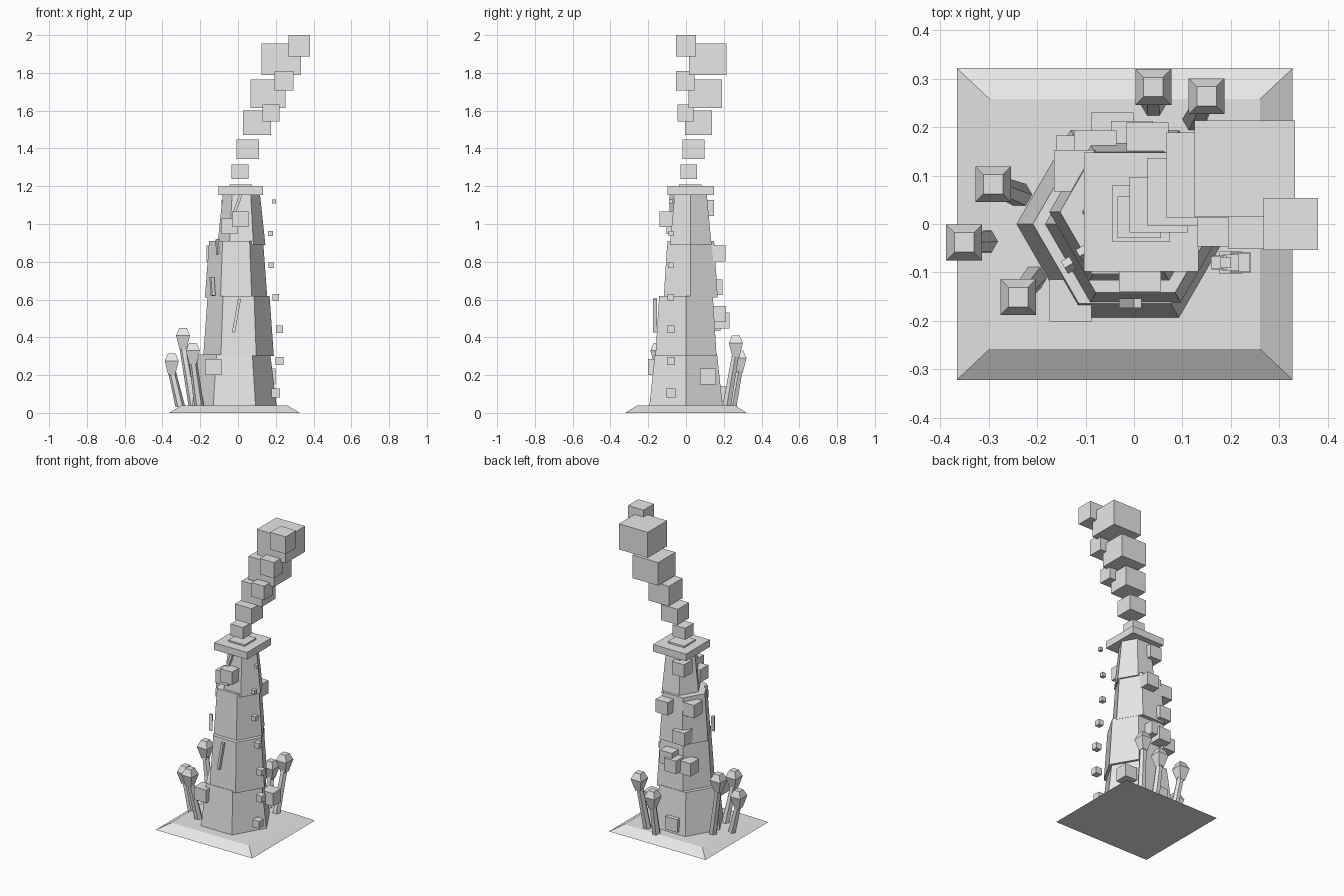
import bpy, bmesh, math
from mathutils import Vector, Matrix

stone = bpy.data.materials.new("pale_grey")
stone.diffuse_color = (0.8, 0.8, 0.8, 1)


def finish(name, bm):
    bmesh.ops.recalc_face_normals(bm, faces=bm.faces)
    me = bpy.data.meshes.new(name)
    bm.to_mesh(me)
    bm.free()
    me.materials.append(stone)
    ob = bpy.data.objects.new(name, me)
    bpy.context.collection.objects.link(ob)
    return ob


def box(name, c, size, rot=None):
    bm = bmesh.new()
    m = Matrix.Translation(c) @ (rot or Matrix()) @ Matrix.Diagonal((*size, 1))
    bmesh.ops.create_cube(bm, size=1, matrix=m)
    return finish(name, bm)


def loft(name, sides, rings, start=0.0):
    """Flat-sided solid through rings of (x, y, z, radius_x, radius_y)."""
    bm = bmesh.new()
    loops = []
    for x, y, z, rx, ry in rings:
        angles = [start + 2 * math.pi * i / sides for i in range(sides)]
        loops.append([bm.verts.new((x + rx * math.cos(a), y + ry * math.sin(a), z))
                      for a in angles])
    for a, b in zip(loops, loops[1:]):
        for i in range(sides):
            j = (i + 1) % sides
            bm.faces.new((a[i], a[j], b[j], b[i]))
    bm.faces.new(loops[0][::-1])
    bm.faces.new(loops[-1])
    return finish(name, bm)


Q = math.pi / 4
R2 = math.sqrt(2)

# Sloped seabed slab
loft("seabed_slab", 4, [(-0.019, 0, 0, 0.347 * R2, 0.322 * R2),
                        (-0.019, 0, 0.04, 0.279 * R2, 0.258 * R2)], Q)

# Hexagonal chimney tiers: centre, bottom and top height, bottom and top radius
tiers = [(-0.019, 0.0, 0.035, 0.31, 0.224, 0.19),
         (0.003, 0.0, 0.30, 0.62, 0.187, 0.164),
         (-0.01, 0.025, 0.61, 0.91, 0.165, 0.143),
         (0.018, 0.025, 0.89, 1.16, 0.127, 0.098)]
for i, (x, y, z0, z1, r0, r1) in enumerate(tiers):
    loft(f"chimney_tier_{i + 1}", 6, [(x, y, z0, r0, r0), (x, y, z1, r1, r1)])

# Cap and vent opening
box("chimney_cap", (0.015, 0.025, 1.177), (0.237, 0.246, 0.046))
box("vent_mouth", (0.015, 0.022, 1.2), (0.118, 0.118, 0.02))

# Smoke puffs: centre and edge length
smoke = [(0.011, 0.014, 1.277, 0.09, 0.075), (0.051, 0.04, 1.396, 0.12, 0.102),
         (0.101, 0.066, 1.536, 0.147, 0.13), (0.159, 0.101, 1.69, 0.184, 0.15),
         (0.229, 0.114, 1.872, 0.207, 0.166), (0.175, -0.003, 1.588, 0.09, 0.09),
         (0.244, -0.004, 1.758, 0.1, 0.103), (0.324, 0.0, 1.944, 0.112, 0.112)]
for i, (x, y, z, s, h) in enumerate(smoke):
    box(f"smoke_puff_{i + 1}", (x, y, z), (s, s * 0.96, h))

# Column of rising bubbles beside the chimney
for i, x in enumerate((0.2, 0.22, 0.22, 0.2, 0.176, 0.172, 0.19)):
    s = 0.047 - 0.0042 * i
    box(f"bubble_{i + 1}", (x, -0.08, 0.105 + 0.169 * i), (s, s, s))

# Mineral lumps on the walls
lumps = [(0.012, -0.096, 1.025), (-0.045, -0.06, 0.988), (-0.045, 0.105, 1.085),
         (0.028, 0.167, 0.843), (-0.122, 0.11, 0.843), (-0.08, 0.15, 0.665),
         (-0.004, 0.17, 0.523), (-0.045, 0.187, 0.49), (-0.118, 0.14, 0.475),
         (-0.04, 0.165, 0.1), (0.155, 0.117, 0.193), (-0.131, -0.158, 0.243)]
for i, c in enumerate(lumps):
    box(f"mineral_lump_{i + 1}", c, (0.087, 0.086, 0.084))

# Raised cracks: centre, length, heading, tilt
cracks = [(-0.008, -0.164, 0.515, 0.18, 0, 10), (-0.005, -0.077, 1.1, 0.13, 0, 20),
          (-0.105, -0.06, 0.88, 0.08, -60, -8), (-0.135, -0.085, 0.67, 0.1, -60, -8)]
for i, (x, y, z, length, head, tilt) in enumerate(cracks):
    rot = Matrix.Rotation(math.radians(head), 4, 'Z') @ Matrix.Rotation(math.radians(tilt), 4, 'Y')
    box(f"crack_{i + 1}", (x, y, z), (0.016, 0.02, length), rot)

# Tube worms: base position, head position, top height
worms = [((0.04, 0.245), (0.04, 0.283), 0.33), ((0.125, 0.215), (0.15, 0.264), 0.41),
         ((-0.235, 0.06), (-0.291, 0.082), 0.45), ((-0.305, -0.036), (-0.351, -0.038), 0.315),
         ((-0.205, -0.11), (-0.239, -0.151), 0.37)]
for i, (b, h, z) in enumerate(worms):
    loft(f"worm_stalk_{i + 1}", 6, [(*b, 0.03, 0.026, 0.026), (*h, z - 0.09, 0.021, 0.021)])
    loft(f"worm_head_{i + 1}", 4, [(*h, z - 0.115, 0.018 * R2, 0.018 * R2),
                                   (*h, z - 0.04, 0.037 * R2, 0.037 * R2),
                                   (*h, z, 0.02 * R2, 0.02 * R2)], Q)
